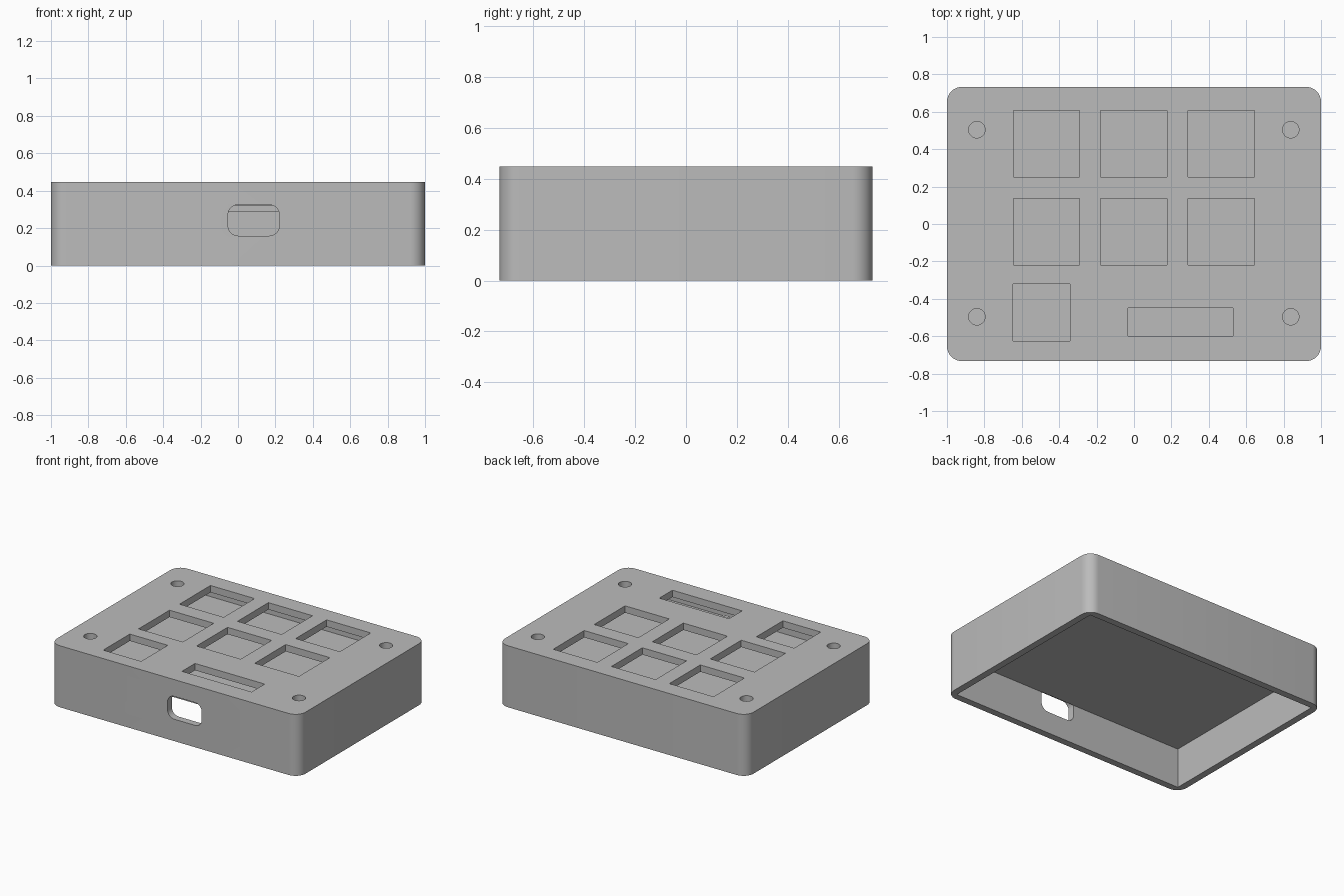
import bpy, bmesh, math
from mathutils import Matrix, Vector

if "Cube" in bpy.data.objects:
    bpy.data.objects.remove(bpy.data.objects["Cube"])

W, D, H = 2.0, 1.466, 0.447      # outer size
WALL, PLATE = 0.05, 0.05         # wall and top plate thickness
BOARD_Z0, BOARD_Z1 = 0.29, 0.322  # inner board

grey = bpy.data.materials.new("grey plastic")
grey.diffuse_color = (0.5, 0.5, 0.5, 1)
grey.use_nodes = True
grey.node_tree.nodes["Principled BSDF"].inputs["Base Color"].default_value = grey.diffuse_color


def rounded_rect(w, h, r=0.0, seg=8):
    """Counter-clockwise outline centred on the origin."""
    if r == 0:
        return [(-w/2, -h/2), (w/2, -h/2), (w/2, h/2), (-w/2, h/2)]
    pts = []
    for k, (sx, sy) in enumerate([(1, 1), (-1, 1), (-1, -1), (1, -1)]):
        for i in range(seg + 1):
            a = math.pi/2 * (k + i/seg)
            pts.append((sx*(w/2 - r) + r*math.cos(a), sy*(h/2 - r) + r*math.sin(a)))
    return pts


def circle(r, n=32):
    return [(r*math.cos(2*math.pi*i/n), r*math.sin(2*math.pi*i/n)) for i in range(n)]


def prism(name, outline, height, loc, rot=Matrix()):
    """Extrude an outline upward, then rotate and place it."""
    bm = bmesh.new()
    face = bm.faces.new([bm.verts.new((x, y, 0)) for x, y in outline])
    top = bmesh.ops.extrude_face_region(bm, geom=[face])
    bmesh.ops.translate(bm, vec=(0, 0, height),
                        verts=[v for v in top["geom"] if isinstance(v, bmesh.types.BMVert)])
    bmesh.ops.recalc_face_normals(bm, faces=bm.faces)
    bm.transform(Matrix.Translation(Vector(loc)) @ rot)
    mesh = bpy.data.meshes.new(name)
    bm.to_mesh(mesh)
    bm.free()
    mesh.materials.append(grey)
    ob = bpy.data.objects.new(name, mesh)
    bpy.context.collection.objects.link(ob)
    return ob


def cut(target, cutter):
    cutter.hide_render = True
    bpy.context.view_layer.objects.active = target
    mod = target.modifiers.new("cut", 'BOOLEAN')
    mod.operation, mod.solver, mod.object = 'DIFFERENCE', 'EXACT', cutter
    bpy.ops.object.modifier_apply(modifier=mod.name)
    bpy.data.objects.remove(cutter)


# Case: rounded block hollowed from below
case = prism("case", rounded_rect(W, D, 0.08), H, (0, 0, 0))
cut(case, prism("cavity", rounded_rect(W - 2*WALL, D - 2*WALL), H - PLATE + 0.1, (0, 0, -0.1)))

# Openings in the top plate: six key holes, a knob hole and a display slot
openings = [(x, y, 0.355, 0.355) for x in (-0.468, -0.002, 0.466) for y in (0.428, -0.042)]
openings += [(-0.494, -0.472, 0.305, 0.305), (0.248, -0.523, 0.56, 0.15)]
for x, y, w, h in openings:
    cut(case, prism("opening", rounded_rect(w, h), 0.2, (x, y, H - PLATE - 0.02)))

# Screw holes
for x in (-0.84, 0.838):
    for y in (0.504, -0.496):
        cut(case, prism("screw_hole", circle(0.044), 0.2, (x, y, H - PLATE - 0.02)))

# Cable port through the front wall
cut(case, prism("port", rounded_rect(0.275, 0.166, 0.055), 0.2, (0.084, -D/2 + WALL + 0.05, 0.242),
                Matrix.Rotation(math.pi/2, 4, 'X')))

# Board filling the case below the top plate
prism("board", rounded_rect(W - 2*WALL, D - 2*WALL), BOARD_Z1 - BOARD_Z0, (0, 0, BOARD_Z0))

# Smooth corners, sharp edges
bpy.ops.object.select_all(action='DESELECT')
case.select_set(True)
bpy.context.view_layer.objects.active = case
bpy.ops.object.shade_smooth_by_angle(angle=math.radians(30))
